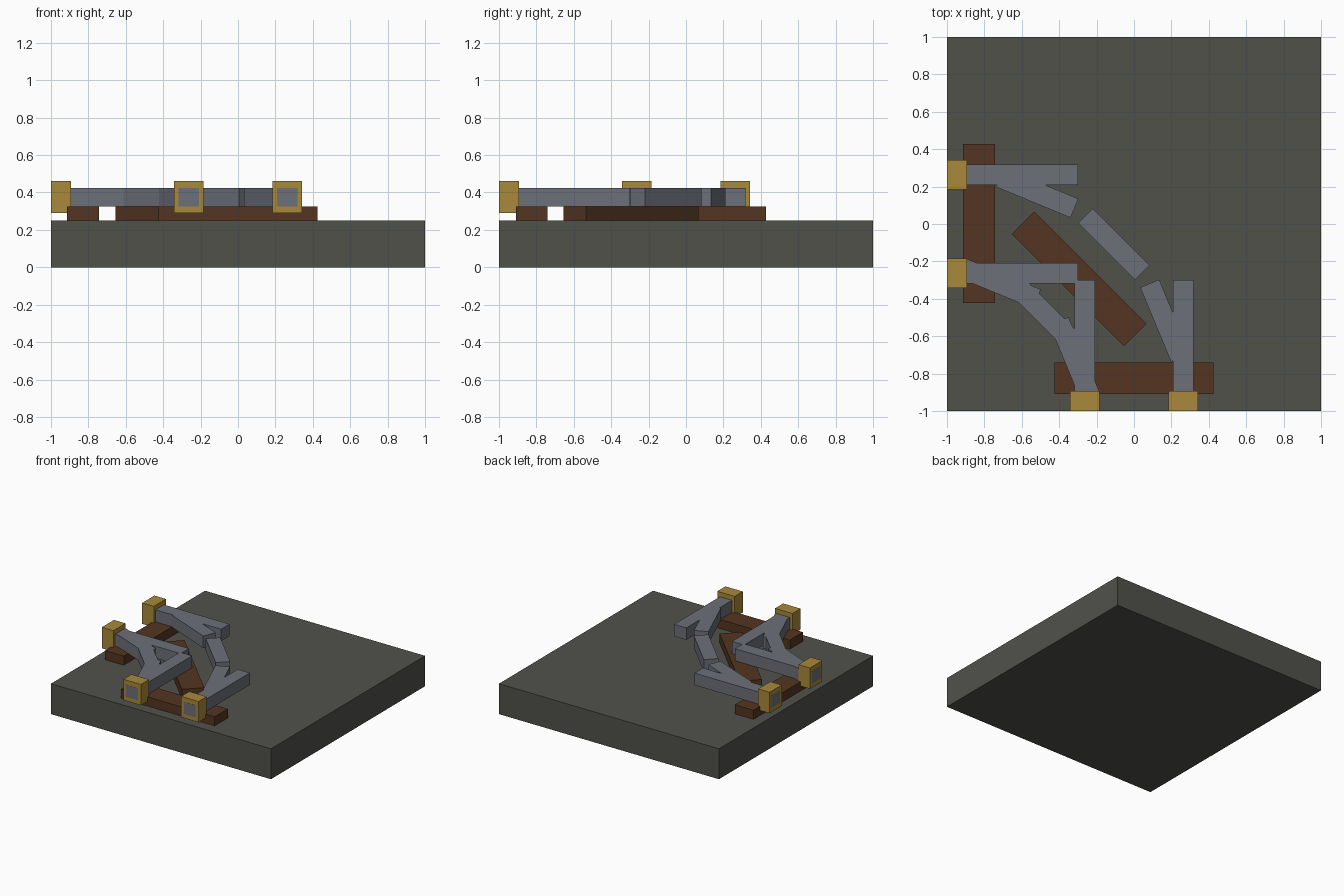
import bpy, math

cube = bpy.data.objects.get("Cube")
if cube:
    bpy.data.objects.remove(cube, do_unlink=True)


def material(name, rgb):
    m = bpy.data.materials.new(name)
    m.use_nodes = True
    m.diffuse_color = (*rgb, 1)
    m.node_tree.nodes["Principled BSDF"].inputs["Base Color"].default_value = (*rgb, 1)
    return m


STONE = material("dark_stone", (0.082, 0.082, 0.071))
WOOD = material("brown_wood", (0.088, 0.036, 0.015))
STEEL = material("grey_steel", (0.153, 0.162, 0.192))
BRASS = material("brass", (0.395, 0.25, 0.044))


def box(name, mat, centre, size, z0, z1, angle=0):
    """Box with a plan centre, plan size, height range and turn about z."""
    bpy.ops.mesh.primitive_cube_add(size=1, location=(*centre, (z0 + z1) / 2),
                                    rotation=(0, 0, math.radians(angle)))
    ob = bpy.context.object
    ob.name = name
    ob.scale = (*size, z1 - z0)
    ob.data.materials.append(mat)
    return ob


SLAB = 0.25
RAIL_Z = (0.325, 0.424)
GAUGE = 0.2625      # half the distance between rail centre lines
RAIL_W = 0.11

# Ground slab
box("base_slab", STONE, (0, 0), (2, 2), 0, SLAB)

# Sleepers: one per end of the curve and one across the middle
box("sleeper_side", WOOD, (-0.828, 0.003), (0.17, 0.85), SLAB, RAIL_Z[0])
box("sleeper_front", WOOD, (0, -0.825), (0.85, 0.17), SLAB, RAIL_Z[0])
box("sleeper_middle", WOOD, (-0.293, -0.293), (0.85, 0.17), SLAB, RAIL_Z[0], -45)

for side, label in ((1, "outer"), (-1, "inner")):
    off = side * GAUGE
    # Straight rails running in from the side and the front edge
    box(f"{label}_side_rail", STEEL, (-0.65, off), (0.7, RAIL_W), *RAIL_Z)
    box(f"{label}_front_rail", STEEL, (off, -0.65), (RAIL_W, 0.7), *RAIL_Z)
    # Brass end caps, rail ends just showing through
    box(f"{label}_side_cap", BRASS, (-0.9465, off), (0.105, 0.158), 0.29, 0.462)
    box(f"{label}_front_cap", BRASS, (off, -0.9465), (0.158, 0.105), 0.29, 0.462)
    # Curve of three straight pieces about the slab corner
    radius = 1 + off
    for i, deg in enumerate((22.5, 45, 67.5)):
        a = math.radians(deg)
        centre = (-1 + radius * math.cos(a), -1 + radius * math.sin(a))
        box(f"{label}_curve_rail_{i + 1}", STEEL, centre, (RAIL_W, 0.43), *RAIL_Z, deg)
